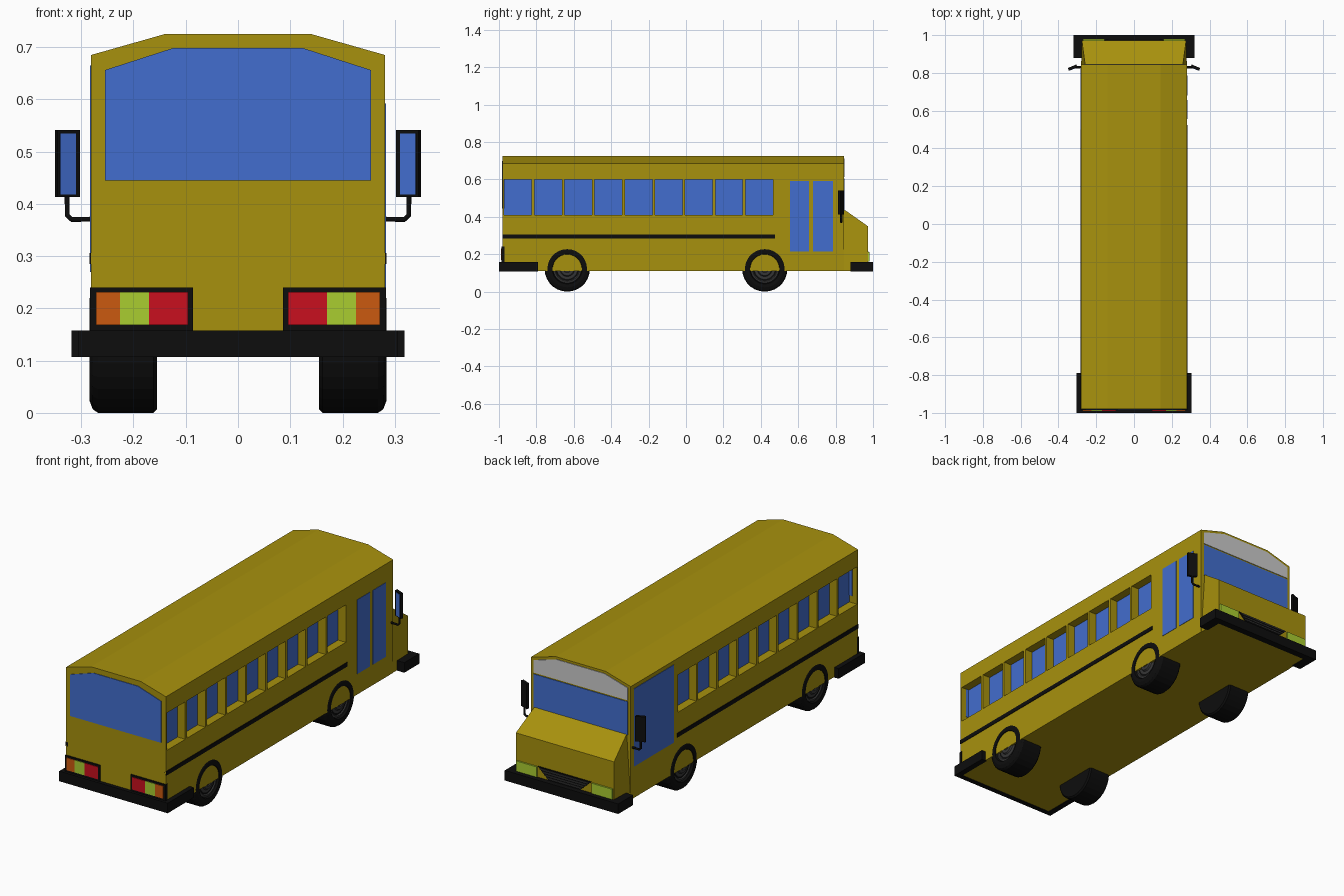
import bpy, bmesh, math
from mathutils import Matrix, Vector

if "Cube" in bpy.data.objects:
    bpy.data.objects.remove(bpy.data.objects["Cube"])


def mat(name, r, g, b):
    m = bpy.data.materials.new(name)
    m.diffuse_color = (r, g, b, 1)
    m.use_nodes = True
    m.node_tree.nodes["Principled BSDF"].inputs["Base Color"].default_value = m.diffuse_color
    return m


YELLOW = mat("yellow", 0.39, 0.285, 0.004)
BLUE = mat("blue", 0.055, 0.155, 0.62)
BLACK = mat("black", 0.004, 0.004, 0.004)
DARK = mat("dark_grey", 0.04, 0.04, 0.04)
RED = mat("red", 0.58, 0.005, 0.013)
GREEN = mat("lime", 0.40, 0.61, 0.03)
ORANGE = mat("orange", 0.60, 0.10, 0.005)


def finish(bm, name, m):
    bmesh.ops.recalc_face_normals(bm, faces=bm.faces)
    me = bpy.data.meshes.new(name)
    bm.to_mesh(me)
    bm.free()
    ob = bpy.data.objects.new(name, me)
    bpy.context.collection.objects.link(ob)
    if m:
        me.materials.append(m)
    return ob


def add_prism(bm, pts, axis, a, b):
    """Extrude a 2D outline along an axis from a to b."""
    place = {"x": lambda p, t: (t, p[0], p[1]),
             "y": lambda p, t: (p[0], t, p[1]),
             "z": lambda p, t: (p[0], p[1], t)}[axis]
    f = bm.faces.new([bm.verts.new(place(p, a)) for p in pts])
    ext = bmesh.ops.extrude_face_region(bm, geom=[f])
    move = Vector(place((0, 0), b - a))
    bmesh.ops.translate(bm, vec=move, verts=[v for v in ext["geom"] if isinstance(v, bmesh.types.BMVert)])


def prism(name, pts, axis, a, b, m):
    bm = bmesh.new()
    add_prism(bm, pts, axis, a, b)
    return finish(bm, name, m)


def rect(u0, u1, v0, v1):
    return [(u0, v0), (u1, v0), (u1, v1), (u0, v1)]


def arch(w, z0, z1, top_w, z2):
    return [(-w, z0), (w, z0), (w, z1), (top_w, z2), (-top_w, z2), (-w, z1)]


def lathe(name, profile, y, z, s, m, steps=28):
    """Revolve (x, radius) points around the axle."""
    bm = bmesh.new()
    vs = [bm.verts.new((x, 0, r)) for x, r in profile]
    es = [bm.edges.new(e) for e in zip(vs, vs[1:])]
    bmesh.ops.spin(bm, geom=vs + es, cent=(0, 0, 0), axis=(1, 0, 0), angle=2 * math.pi, steps=steps)
    bmesh.ops.remove_doubles(bm, verts=bm.verts, dist=0.0005)
    bmesh.ops.transform(bm, matrix=Matrix.Translation((0, y, z)) @ Matrix.Diagonal((s, 1, 1, 1)), verts=bm.verts)
    return finish(bm, name, m)


# Body shell with recessed side windows
body = prism("body", arch(0.281, 0.11, 0.685, 0.14, 0.725), "y", -0.98, 0.845, YELLOW)
windows = [(-0.972 + i * 0.1612, -0.972 + i * 0.1612 + 0.147) for i in range(9)]
bm = bmesh.new()
for s in (1, -1):
    for y0, y1 in windows:
        add_prism(bm, rect(y0, y1, 0.41, 0.60), "x", s * 0.236, s * 0.35)
cutter = finish(bm, "window_cutter", YELLOW)
cutter.hide_render = True
cutter.hide_set(True)
cut = body.modifiers.new("windows", "BOOLEAN")
cut.operation = "DIFFERENCE"
cut.solver = "EXACT"
cut.object = cutter

# Nose with sloping hood, narrower at the windscreen
bm = bmesh.new()
sides = []
for s in (1, -1):
    sides.append([bm.verts.new((s * x, y, z)) for x, y, z in
                  ((0.28, 0.84, 0.11), (0.276, 0.972, 0.11), (0.276, 0.972, 0.35), (0.258, 0.84, 0.443))])
a, b = sides
bm.faces.new(a)
bm.faces.new(b)
for i in range(4):
    j = (i + 1) % 4
    bm.faces.new((a[i], a[j], b[j], b[i]))
finish(bm, "nose", YELLOW)

# End windows and the grey sign panel above the windscreen
prism("rear_window", arch(0.255, 0.445, 0.656, 0.125, 0.698), "y", -0.983, -0.97, BLUE)
prism("windscreen", rect(-0.265, 0.265, 0.435, 0.605), "y", 0.83, 0.848, BLUE)
prism("sign_panel", arch(0.265, 0.612, 0.675, 0.135, 0.713), "y", 0.83, 0.848, None)

# Door panes on the right, driver window on the left
for y0, y1 in ((0.555, 0.657), (0.68, 0.785)):
    prism("door_pane", rect(y0, y1, 0.215, 0.592), "x", 0.27, 0.283, BLUE)
prism("driver_window", rect(0.50, 0.82, 0.27, 0.665), "x", -0.283, -0.27, BLUE)

# Bumpers wrapping the corners
prism("rear_bumper", [(-0.305, -0.79), (-0.305, -1), (0.305, -1), (0.305, -0.79),
                      (0.275, -0.79), (0.275, -0.975), (-0.275, -0.975), (-0.275, -0.79)],
      "z", 0.107, 0.158, BLACK)
prism("front_bumper", [(-0.319, 0.88), (-0.319, 1), (0.319, 1), (0.319, 0.88),
                       (0.27, 0.88), (0.27, 0.965), (-0.27, 0.965), (-0.27, 0.88)],
      "z", 0.107, 0.158, BLACK)

# Grille with bars
prism("grille", [(-0.15, 0.215), (0.15, 0.215), (0.09, 0.16), (-0.09, 0.16)], "y", 0.96, 0.976, BLACK)
for i in range(4):
    z = 0.168 + i * 0.012
    w = 0.09 + (z - 0.16) * 1.05
    prism("grille_bar", rect(-w, w, z, z + 0.005), "y", 0.965, 0.98, DARK)

for s in (1, -1):
    # Window glass and side stripe
    for y0, y1 in windows:
        prism("side_glass", rect(y0, y1, 0.41, 0.60), "x", s * 0.230, s * 0.238, BLUE)
    prism("side_stripe", rect(-0.98, 0.475, 0.285, 0.306), "x", s * 0.27, s * 0.284, BLACK)

    # Head and tail lights
    prism("headlight", rect(s * 0.155, s * 0.27, 0.16, 0.212), "y", 0.96, 0.98, GREEN)
    prism("tail_light_frame", rect(s * 0.086, s * 0.283, 0.158, 0.24), "y", -0.986, -0.97, BLACK)
    for name, x0, x1, m in (("brake_light", 0.096, 0.17, RED), ("reverse_light", 0.17, 0.226, GREEN),
                            ("turn_light", 0.226, 0.272, ORANGE)):
        prism(name, rect(s * x0, s * x1, 0.168, 0.231), "y", -0.989, -0.975, m)

    # Wheels
    for y in (-0.635, 0.421):
        lathe("tyre", [(0.155, 0), (0.155, 0.114), (0.162, 0.121), (0.268, 0.121), (0.278, 0.114),
                       (0.284, 0.098), (0.284, 0.08), (0.272, 0.074), (0.268, 0)], y, 0.121, s, BLACK)
        lathe("hub", [(0.265, 0.075), (0.274, 0.075), (0.276, 0.066), (0.27, 0.06), (0.273, 0.04),
                      (0.28, 0.035), (0.281, 0.02), (0.277, 0.017), (0.277, 0)], y, 0.121, s, DARK)

    # Wing mirror: angled housing, glass and bent arm
    prism("mirror_housing", [(s * x, y) for x, y in
                             ((0.304, 0.845), (0.350, 0.826), (0.345, 0.812), (0.302, 0.830))],
          "z", 0.413, 0.541, BLACK)
    prism("mirror_glass", [(s * x, y) for x, y in
                           ((0.312, 0.832), (0.342, 0.820), (0.340, 0.812), (0.310, 0.8245))],
          "z", 0.418, 0.535, BLUE)
    cu = bpy.data.curves.new("mirror_arm", "CURVE")
    cu.dimensions = "3D"
    cu.bevel_depth = 0.0055
    cu.bevel_resolution = 1
    cu.use_fill_caps = True
    sp = cu.splines.new("POLY")
    path = [(0.27, 0.83, 0.371), (0.318, 0.83, 0.370), (0.327, 0.83, 0.378), (0.327, 0.83, 0.42)]
    sp.points.add(len(path) - 1)
    for p, (x, y, z) in zip(sp.points, path):
        p.co = (s * x, y, z, 1)
    cu.materials.append(BLACK)
    bpy.context.collection.objects.link(bpy.data.objects.new("mirror_arm", cu))
